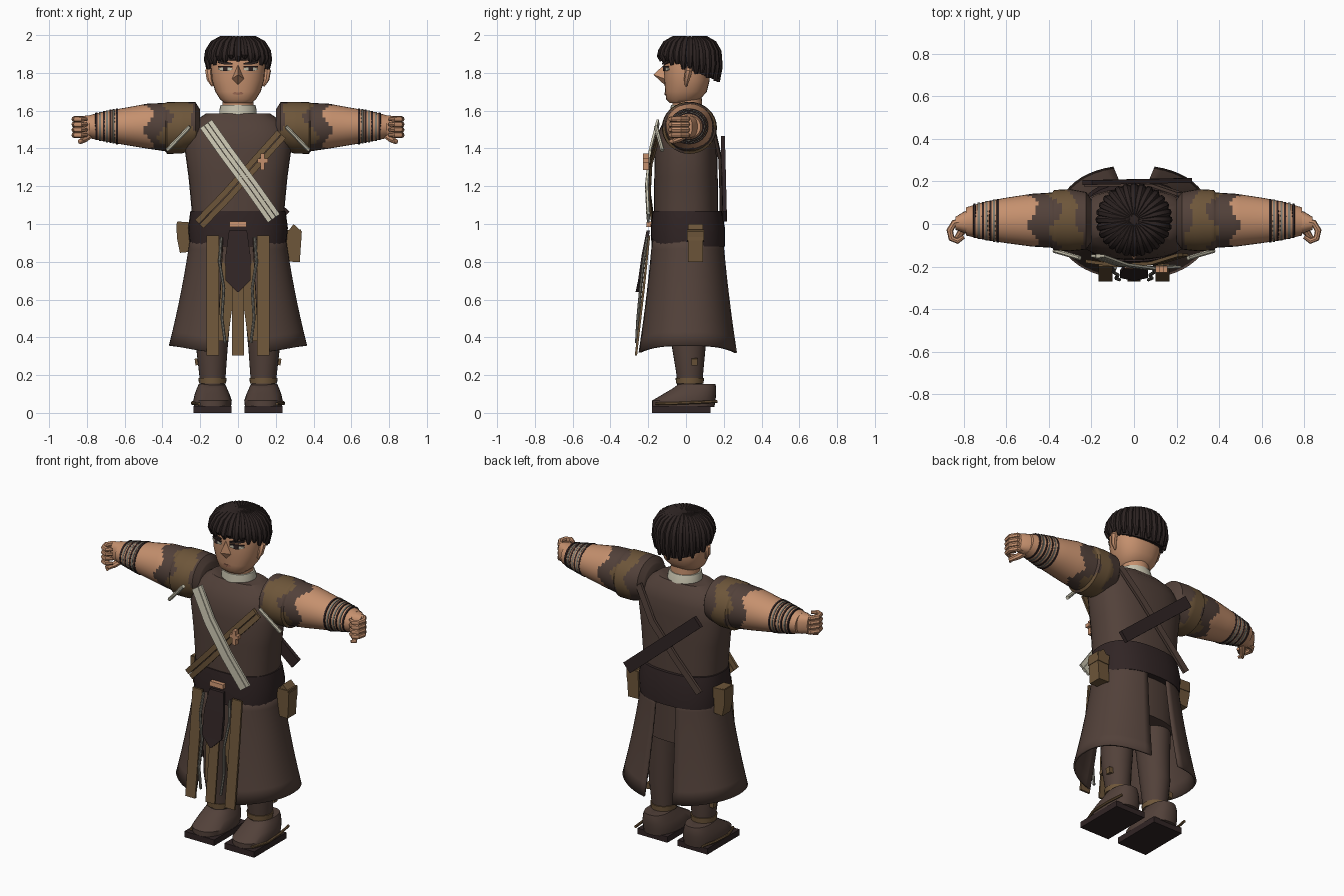
import bpy, bmesh, math
from mathutils import Vector

if "Cube" in bpy.data.objects:
    bpy.data.objects.remove(bpy.data.objects["Cube"])

COLOURS = {
    "skin": (0.56, 0.28, 0.155), "brown_cloth": (0.085, 0.053, 0.042), "olive_cloth": (0.155, 0.093, 0.042),
    "hair": (0.026, 0.017, 0.016), "dark_leather": (0.030, 0.018, 0.018), "bone": (0.58, 0.55, 0.43),
    "dull_metal": (0.20, 0.19, 0.16), "lips": (0.30, 0.13, 0.08),
}
MATS = {}
for key, rgb in COLOURS.items():
    MATS[key] = bpy.data.materials.new(key)
    MATS[key].diffuse_color = (*rgb, 1)


def build(name, parts, mats, rule=None, angle=40, solid=0):
    """Join (verts, faces) parts into one shaded object."""
    mats = [mats] if isinstance(mats, str) else mats
    verts, faces = [], []
    for v, f in parts:
        faces += [[i + len(verts) for i in face] for face in f]
        verts += [tuple(p) for p in v]
    me = bpy.data.meshes.new(name)
    me.from_pydata(verts, [], faces)
    bm = bmesh.new()
    bm.from_mesh(me)
    bmesh.ops.recalc_face_normals(bm, faces=bm.faces)
    bm.to_mesh(me)
    bm.free()
    for m in mats:
        me.materials.append(MATS[m])
    if rule:
        for poly in me.polygons:
            poly.material_index = rule(poly.center)
    ob = bpy.data.objects.new(name, me)
    bpy.context.collection.objects.link(ob)
    if solid:
        mod = ob.modifiers.new("thickness", "SOLIDIFY")
        mod.thickness, mod.offset = solid, 0
    bpy.ops.object.select_all(action="DESELECT")
    ob.select_set(True)
    bpy.context.view_layer.objects.active = ob
    bpy.ops.object.shade_smooth_by_angle(angle=math.radians(angle))
    return ob


def power(c, p):
    return math.copysign(abs(c) ** (2 / p), c)


def skin_rings(rings):
    n = len(rings[0])
    faces = [[r * n + i, r * n + (i + 1) % n, (r + 1) * n + (i + 1) % n, (r + 1) * n + i]
             for r in range(len(rings) - 1) for i in range(n)]
    faces += [list(range(n))[::-1], [(len(rings) - 1) * n + i for i in range(n)]]
    return [p for r in rings for p in r], faces


def loft(rings, n=28, axis="z", p=2.0, sub=1):
    """rings: (position, centre a, centre b, radius a, radius b) along the axis."""
    fine = [rings[0]]
    for a, b in zip(rings, rings[1:]):
        fine += [[u + (v - u) * k / sub for u, v in zip(a, b)] for k in range(1, sub + 1)]
    out = []
    for t, a, b, ra, rb in fine:
        row = []
        for i in range(n):
            w = 2 * math.pi * i / n
            u, v = a + ra * power(math.cos(w), p), b + rb * power(math.sin(w), p)
            row.append((u, v, t) if axis == "z" else (t, u, v))
        out.append(row)
    return skin_rings(out)


def tangents(pts):
    return [(pts[min(i + 1, len(pts) - 1)] - pts[max(i - 1, 0)]).normalized() for i in range(len(pts))]


def tube(pts, radii, n=7):
    pts = [Vector(p) for p in pts]
    radii = radii if isinstance(radii, (list, tuple)) else [radii] * len(pts)
    tan = tangents(pts)
    ref = tan[0].cross(tan[-1])
    ref = ref if ref.length > 1e-3 else tan[0].orthogonal()
    rows = []
    for p, t, r in zip(pts, tan, radii):
        u = (ref - t * ref.dot(t)).normalized()
        v = t.cross(u)
        rows.append([p + (u * math.cos(2 * math.pi * k / n) + v * math.sin(2 * math.pi * k / n)) * r for k in range(n)])
    return skin_rings(rows)


def strip(pts, width, thick, shift=0, normal=(0, -1, 0)):
    """Flat band following points; width may vary, shift moves it sideways."""
    pts, nrm = [Vector(p) for p in pts], Vector(normal)
    width = width if isinstance(width, (list, tuple)) else [width] * len(pts)
    rows = []
    for p, t, w in zip(pts, tangents(pts), width):
        s = t.cross(nrm).normalized()
        rows.append([p + s * (shift + x * w / 2) + nrm * (y * thick / 2) for x, y in ((-1, -1), (1, -1), (1, 1), (-1, 1))])
    return skin_rings(rows)


# torso, belt and collar
build("tunic_torso", [loft([(.95, 0, 0, .24, .17), (1.07, 0, 0, .245, .17), (1.25, 0, 0, .262, .168), (1.4, 0, 0, .283, .165),
                            (1.48, 0, .005, .27, .155), (1.54, 0, .01, .235, .13), (1.585, 0, .01, .17, .09)], 32, p=2.5)], "brown_cloth")
build("wide_belt", [loft([(.88, 0, .012, .255, .195), (.98, 0, .01, .264, .196), (1.07, 0, .006, .252, .183)], 32, p=2.4)], "dark_leather")
build("under_tunic", [loft([(.64, 0, .01, .22, .16), (.9, 0, .01, .22, .16)], p=2.4)], "brown_cloth")
build("neck", [loft([(1.55, 0, .01, .085, .08), (1.67, 0, .005, .082, .078)])], "skin")
build("collar", [loft([(1.575, 0, .01, .1, .095), (1.605, 0, .008, .098, .09), (1.63, 0, .005, .092, .085)])], "bone")

# head and face
build("head", [loft([(1.64, 0, -.025, .07, .06), (1.66, 0, -.015, .095, .09), (1.70, 0, 0, .12, .11), (1.76, 0, .005, .138, .12),
                     (1.84, 0, .005, .145, .122), (1.92, 0, .01, .13, .12), (1.97, 0, .01, .07, .07)], p=2.3)], "skin")
build("nose", [([(0, -.115, 1.845), (-.036, -.105, 1.765), (.036, -.105, 1.765), (0, -.172, 1.79), (0, -.112, 1.735)],
                [(0, 1, 3), (0, 3, 2), (1, 4, 3), (4, 2, 3), (0, 2, 4, 1)])], "skin", angle=10)


def on_face(xs, z, lift, slope=0):
    return [(x, .003 - .122 * (1 - (abs(x) / .145) ** 2.3) ** (1 / 2.3) - lift, z + slope * (abs(x) - .03)) for x in xs]


for side, s in (("left", 1), ("right", -1)):
    xs = [s * x for x in (.03, .055, .08, .105)]
    build(side + "_eye", [strip(on_face(xs, 1.82, .001), [.008, .02, .02, .006], .008)], "bone")
    build(side + "_pupil", [strip(on_face([s * .055, s * .08], 1.82, .004), .02, .008)], "dark_leather")
    build(side + "_eyelid", [strip(on_face(xs, 1.833, .004), .007, .008)], "dark_leather")
    build(side + "_brow", [strip(on_face(xs, 1.848, .004, .1), [.008, .014, .014, .006], .009)], "hair")
    build(side + "_ear", [tube([(s * .135, 0, 1.73), (s * .15, .005, 1.765), (s * .155, .015, 1.81), (s * .14, .02, 1.84)],
                               [.006, .016, .02, .012])], "skin")
build("mouth", [strip([(x, -.109 + abs(x) * .25, 1.69 + abs(x) * .1) for x in (-.045, -.02, 0, .02, .045)], [.003, .012, .014, .012, .003], .009)], "lips")

# hair: trimmed dome with radial locks
HX, HY = .162, .155


def hem(w):
    return 1.815 - .055 * math.sin(w)


rows = []
dome = loft([(1.76, 0, .02, .148, .142), (1.85, 0, .02, .15, .145), (1.9, 0, .02, .145, .14), (1.95, 0, .02, .118, .112), (1.985, 0, .02, .04, .04)], 32)
dome = ([(x, y, max(z, hem(math.atan2(y - .02, x)))) for x, y, z in dome[0]], dome[1])
build("hair_cap", [dome], "hair")
locks = []
for i in range(28):
    w = 2 * math.pi * i / 28
    low = hem(w) + .008 * (-1) ** i
    prof = [(.02, 1.975), (.55, 1.977), (.8, 1.952), (.95, 1.912), (1.0, (1.912 + low) / 2), (.97, low)]
    locks.append(tube([(HX * k * math.cos(w), .02 + HY * k * math.sin(w), z) for k, z in prof], [.008, .02, .022, .022, .02, .009]))
build("hair_locks", locks, "hair")

# arms with patched sleeves, bands and fists
ARM = [(.2, .015, 1.505, .10, .10), (.225, .015, 1.52, .135, .125), (.3, .018, 1.51, .146, .137), (.375, .018, 1.508, .142, .137),
       (.385, .018, 1.513, .13, .128), (.48, .018, 1.518, .124, .119), (.6, .017, 1.517, .107, .098), (.7, .015, 1.517, .09, .081), (.79, .012, 1.515, .066, .06)]


def sleeve_rule(c):
    w, x = math.atan2(c.z - 1.51, c.y - .015), abs(c.x)
    if x > .475 + .022 * math.sin(4 * w + 1):
        return 0
    front = .03 * math.cos(w)
    return 2 if .265 + front + .015 * math.sin(5 * w) < x < .385 - .02 * math.sin(w) + .035 * math.sin(4 * w) else 1


def flip(part, s):
    return [(s * x, y, z) for x, y, z in part[0]], part[1]


for side, s in (("left", 1), ("right", -1)):
    build(side + "_arm", [flip(loft(ARM, 32, "x", sub=6), s)], ["skin", "brown_cloth", "olive_cloth"], sleeve_rule)
    for mat, offs in (("dark_leather", (.64, .675, .71, .75)), ("dull_metal", (.658, .693, .73))):
        bands = []
        for x in offs:
            r = .101 - (x - .64) * .2
            bands.append(flip(loft([(x - .008, .015, 1.517, r - .012, r - .018), (x - .005, .015, 1.517, r + .002, r - .006),
                                    (x + .005, .015, 1.517, r + .002, r - .006), (x + .008, .015, 1.517, r - .014, r - .02)], 24, "x"), s))
        build(f"{side}_wrist_bands_{mat}", bands, mat)
    build(side + "_palm", [flip(loft([(.76, .01, 1.515, .06, .058), (.8, .008, 1.515, .05, .06), (.84, .003, 1.515, .03, .052)], 20, "x", 2.5), s)], "skin")
    hook = [(.80, .012), (.845, .005), (.866, -.03), (.858, -.068), (.83, -.08), (.80, -.06)]
    fingers = [tube([(s * x, y, 1.555 - .028 * i) for x, y in hook], [.015, .016, .016, .015, .014, .009], 8) for i in range(4)]
    fingers.append(tube([(s * .78, 0, 1.475), (s * .81, -.035, 1.45), (s * .835, -.07, 1.437), (s * .82, -.085, 1.437)], [.02, .018, .014, .008], 8))
    build(side + "_fingers", fingers, "skin")
    build(side + "_shoulder_toggle", [tube([(s * .375, -.125, 1.39), (s * .255, -.16, 1.515)], .011)], "bone")

    # skirt panel, open at the front and back
    grid, cols, levels = [], 22, 8
    for j in range(levels + 1):
        k = j / levels
        for i in range(cols + 1):
            w = math.radians(-74 + 151 * i / cols)
            bottom = .355 - .04 * abs(math.sin(w)) ** 3
            flare = .7 * k + .3 * k * k
            grid.append((s * (.246 + .114 * flare) * power(math.cos(w), 2.25), .008 + (.186 + .076 * flare) * power(math.sin(w), 2.25), .94 + (bottom - .94) * k))
    quads = [[j * (cols + 1) + i, j * (cols + 1) + i + 1, (j + 1) * (cols + 1) + i + 1, (j + 1) * (cols + 1) + i] for j in range(levels) for i in range(cols)]
    build(side + "_skirt_panel", [(grid, quads)], "brown_cloth", solid=.012)

    # leg, ankle wraps and shoe
    build(side + "_leg", [loft([(.13, s * .135, .02, .062, .065), (.2, s * .135, .02, .07, .07), (.34, s * .138, .015, .083, .088),
                                (.5, s * .13, .01, .09, .098), (.8, s * .115, .01, .105, .12)])], "brown_cloth")
    build(side + "_ankle_wrap", [loft([(.155, s * .135, .02, .072, .073), (.185, s * .135, .02, .074, .075)])], "olive_cloth")
    build(side + "_shin_patch", [strip([(s * .205, .045, .29), (s * .2, .045, .255)], .05, .03)], "olive_cloth")
    build(side + "_shoe", [loft([(.03, s * .135, -.015, .098, .165), (.065, s * .135, -.012, .102, .168), (.1, s * .137, .02, .092, .14),
                                 (.13, s * .138, .045, .08, .115), (.152, s * .138, .058, .07, .098)], p=2.4)], "brown_cloth")
    build(side + "_sole", [strip([(s * .135, -.025, .036), (s * .135, -.025, 0)], .2, .31)], "dark_leather")
    build(side + "_shoe_strap", [tube([(s * .205, -.16, .048), (s * .242, -.06, .05), (s * .24, .06, .055), (s * .225, .165, .06)], .008)], "olive_cloth")

    # hanging front strips and cords
    build(side + "_hanging_strip", [strip([(s * .133, -.195, .94), (s * .133, -.225, .65), (s * .133, -.265, .305)], .066, .012)], "olive_cloth")
    build(side + "_inner_cloth", [strip([(s * .075, -.13, .85), (s * .065, -.15, .6), (s * .08, -.16, .38)], [.05, .08, .05], .02)], "olive_cloth")
    build(side + "_cord", [tube([(s * .088, -.205, .93), (s * .098, -.225, .8), (s * .075, -.24, .66), (s * .085, -.255, .5), (s * .068, -.262, .37)], .008)], "dull_metal")

build("centre_strip", [strip([(0, -.2, .9), (0, -.225, .65), (0, -.265, .305)], .062, .01)], "olive_cloth")
build("pointed_tabard", [strip([(0, -.2, .965), (0, -.225, .84), (0, -.245, .7), (0, -.258, .64)], [.095, .13, .13, .01], .018)], "dark_leather")
build("belt_buckle", [strip([(0, -.195, 1.012), (0, -.198, .985)], .09, .025)], "skin")

# hip pouches
build("left_pouch", [strip([(.275, .05, .97), (.298, .05, .955), (.292, .05, .8)], [.07, .08, .07], .08),
                     strip([(.295, .05, .97), (.298, .05, .91)], .078, .088)], "olive_cloth")
build("right_pouch", [strip([(-.28, .05, 1.01), (-.288, .05, .93), (-.28, .05, .85)], [.08, .072, .055], .08),
                      strip([(-.285, .05, 1.01), (-.287, .05, .95)], .078, .088)], "olive_cloth")

# crossed chest and back straps
brown = [(.23, -.145, 1.475), (.1, -.185, 1.33), (-.06, -.195, 1.15), (-.205, -.175, 1.0)]
white = [(-.17, -.15, 1.53), (-.06, -.19, 1.375), (.07, -.208, 1.2), (.19, -.2, 1.03)]
build("brown_chest_strap", [strip(brown, .03, .012, -.017), strip(brown, .03, .016, .017)], "olive_cloth")
build("white_chest_strap", [strip(white, .025, .012, -.026), strip(white, .024, .018), strip(white, .025, .012, .026)], "bone")
build("strap_ornament", [strip([(.13, -.212, 1.372), (.13, -.212, 1.285)], .022, .03), strip([(.102, -.212, 1.335), (.158, -.212, 1.335)], .022, .03)], "skin")
build("thin_back_strap", [strip([(.22, .14, 1.53), (.1, .18, 1.35), (-.06, .185, 1.17), (-.22, .185, 1.0)], .04, .016)], "brown_cloth")
build("back_scabbard", [strip([(-.22, .195, 1.44), (.25, .205, 1.04)], .07, .022)], "dark_leather")

for m in bpy.data.materials:
    if m.users and not m.is_grease_pencil:
        m.use_nodes = True
        m.node_tree.nodes["Principled BSDF"].inputs["Base Color"].default_value = m.diffuse_color
